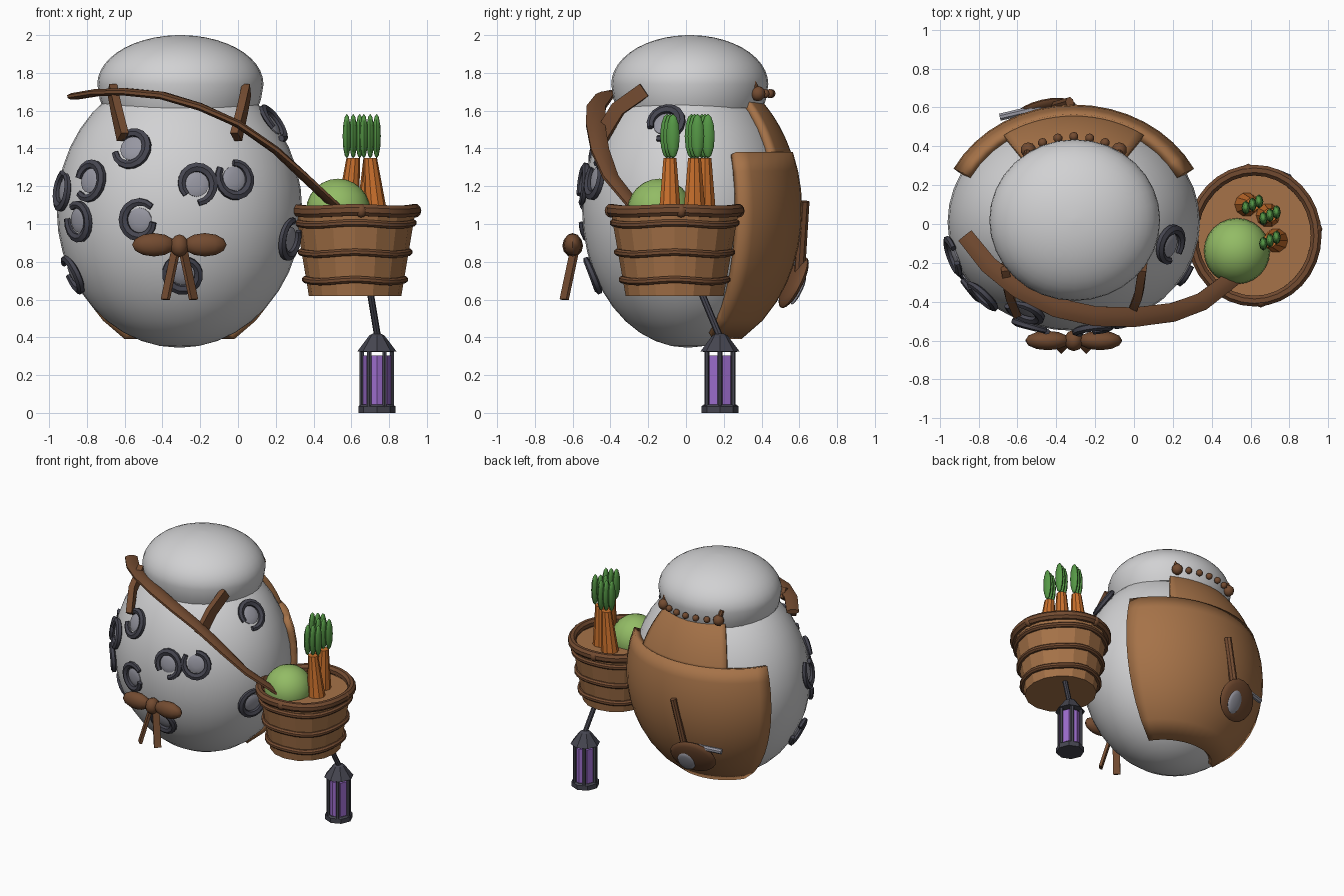
import bpy, bmesh, math
from math import sin, cos, pi, radians, sqrt
from mathutils import Vector, Matrix

cube = bpy.data.objects.get("Cube")
if cube:
    bpy.data.objects.remove(cube)


def material(name, *rgb):
    m = bpy.data.materials.new(name)
    m.use_nodes = True
    m.diffuse_color = (*rgb, 1)
    m.node_tree.nodes["Principled BSDF"].inputs["Base Color"].default_value = (*rgb, 1)
    return m


WHITE = material("pale grey", .64, .64, .65)
DARK = material("dark wood", .17, .07, .03)
TAN = material("tan leather", .38, .17, .065)
IRON = material("dark iron", .06, .06, .08)
GREY = material("mid grey", .31, .31, .36)
ORANGE = material("carrot orange", .58, .16, .025)
LEAF = material("leaf green", .09, .31, .06)
LIME = material("cabbage green", .29, .5, .13)
PURPLE = material("purple glass", .33, .15, .6)

C = Vector((-.31, .01, 1.075))      # body centre
R = Vector((.65, .56, .73))         # body radii


def finish(bm, name, mat, matrix=None, angle=35):
    bmesh.ops.recalc_face_normals(bm, faces=bm.faces[:])
    if matrix:
        bm.transform(matrix)
    me = bpy.data.meshes.new(name)
    bm.to_mesh(me)
    bm.free()
    me.shade_smooth()
    me.set_sharp_from_angle(angle=radians(angle))
    me.materials.append(mat)
    ob = bpy.data.objects.new(name, me)
    bpy.context.collection.objects.link(ob)
    return ob


def skin(bm, loops, closed=False):
    # bridge equal vertex loops, capping the ends when open
    rows = [[bm.verts.new(p) for p in lp] for lp in loops]
    n = len(rows[0])
    pairs = list(zip(rows, rows[1:])) + ([(rows[-1], rows[0])] if closed else [])
    for a, b in pairs:
        for i in range(n):
            bm.faces.new((a[i], a[(i + 1) % n], b[(i + 1) % n], b[i]))
    if not closed:
        bm.faces.new(rows[0])
        bm.faces.new(rows[-1])


def lathe(name, mat, profile, at=(0, 0, 0), sides=16, sy=1, angle=35):
    bm = bmesh.new()
    skin(bm, [[(r * cos(2 * pi * i / sides), sy * r * sin(2 * pi * i / sides), z)
               for i in range(sides)] for r, z in profile])
    return finish(bm, name, mat, Matrix.Translation(at), angle)


def sweep(name, mat, path, w, h, sides=8, closed=False, matrix=None, taper=0):
    # elliptical section of half sizes w (sideways) and h along a path
    path = [Vector(p) for p in path]
    n, loops = len(path), []
    for k, p in enumerate(path):
        a, b = (k - 1) % n if closed else max(k - 1, 0), (k + 1) % n if closed else min(k + 1, n - 1)
        t = (path[b] - path[a]).normalized()
        s = t.cross(Vector((0, 0, 1)))
        s = s.normalized() if s.length > .01 else Vector((1, 0, 0))
        u = s.cross(t)
        f = 1 - taper * (1 - sin(pi * k / max(n - 1, 1)))
        loops.append([p + s * w * f * cos(2 * pi * (i + .5) / sides) + u * h * f * sin(2 * pi * (i + .5) / sides)
                      for i in range(sides)])
    bm = bmesh.new()
    skin(bm, loops, closed)
    return finish(bm, name, mat, matrix)


def ball(name, mat, at, radii, seg=16, turn=None):
    bm = bmesh.new()
    bmesh.ops.create_uvsphere(bm, u_segments=seg, v_segments=max(seg // 2, 6), radius=1)
    m = Matrix.Translation(at) @ (turn or Matrix()) @ Matrix.Diagonal((*radii, 1))
    return finish(bm, name, mat, m, 50)


def rod(name, mat, a, b, w, h=None, sides=8):
    return sweep(name, mat, [a, b], w, h or w, sides)


def facing(at, normal):
    return Matrix.Translation(at) @ Vector(normal).to_track_quat('Z', 'Y').to_matrix().to_4x4()


# Egg body and domed head
ball("body", WHITE, C, R, 40)
dome = [(.3, 1.6), (.41, 1.615), (.427, 1.66)]
dome += [(.44 * cos(a), 1.74 + .26 * sin(a)) for a in (radians(d) for d in range(0, 90, 8))]
lathe("head", WHITE, dome + [(.005, 2)], (-.305, .02, 0), 32, .945)


# Curved leather panels hugging the back
def panel(name, a0, a1, z0, z1, grow, thick):
    bm = bmesh.new()
    na, nz = 16, 10
    rows = []
    for j in range(nz + 1):
        z = z0 + (z1 - z0) * j / nz
        f = sqrt(max(.02, 1 - ((z - C.z) / (R.z + grow)) ** 2))
        rows.append([bm.verts.new((C.x + (R.x + grow) * f * cos(a), C.y + (R.y + grow) * f * sin(a), z))
                     for a in (radians(a0 + (a1 - a0) * i / na) for i in range(na + 1))])
    for a, b in zip(rows, rows[1:]):
        for i in range(na):
            bm.faces.new((a[i], a[i + 1], b[i + 1], b[i]))
    ob = finish(bm, name, TAN)
    mod = ob.modifiers.new("thickness", 'SOLIDIFY')
    mod.thickness, mod.offset = .05, -1


panel("back_panel", 27, 153, .39, 1.38, .045, .06)
panel("upper_back_panel", 55, 125, 1.36, 1.67, .035, .05)

# Row of studs along the top of the panel
for i in range(7):
    a = radians(57 + 11 * i)
    end = i in (0, 6)
    p = (C.x + .43 * cos(a), .02 + .43 * sin(a), 1.69)
    ball("end_stud" if end else "stud", DARK, p, [.04 if end else .024] * 3, 10)
    if end:
        rod("stud_tie", DARK, p, (p[0] * 1.02, p[1] - .03, 1.76), .018)

# Pan hung on the back with its handle
pan = facing((-.46, .57, .69), (-.2, .85, -.42))
ball("pan", DARK, (0, 0, 0), (.17, .15, .035), 20).matrix_world = pan
ball("pan_plate", GREY, (-.42, .595, .65), (.065, .085, .015), 16, pan.to_3x3().to_4x4())
rod("pan_handle", DARK, (-.42, .6, .72), (-.33, .625, 1.12), .03, .022)
rod("metal_peg", GREY, (-.48, .6, .79), (-.69, .55, .78), .02)

# Carrying strap across the front and its two holders
arc = [(-.87, -.06, 1.675), (-.75, -.21, 1.695), (-.6, -.33, 1.7), (-.4, -.43, 1.68), (-.2, -.475, 1.62),
       (0, -.48, 1.53), (.2, -.455, 1.39), (.35, -.4, 1.25), (.52, -.27, 1.09)]
sweep("shoulder_pole", DARK, arc, .055, .022, 8, taper=.15)
for side in (-1, 1):
    sweep("pole_holder", DARK, [(C.x + side * x, y, z) for x, y, z in
          ((.355, -.22, 1.71), (.335, -.36, 1.61), (.3, -.45, 1.46))], .03, .055, 4)

# Bow on the chest
for side in (-1, 1):
    ball("bow_loop", DARK, (C.x + side * .135, -.6, .89), (.115, .05, .062), 12)
    rod("bow_tail", DARK, (C.x + side * .02, -.59, .86), (C.x + side * .075, -.645, .6), .035, .014, 4)
ball("bow_knot", DARK, (C.x, -.6, .885), (.05, .055, .06), 10)

# Broken ring spots: x, z, gap direction
spots = [(-.56, 1.4, 170), (-.78, 1.23, 200), (-.92, 1.18, 90), (-.84, 1.02, 150), (-.52, 1.02, 20),
         (-.22, 1.21, 250), (-.02, 1.24, 120), (-.29, .74, 100), (.27, .92, 60), (-.87, .74, 160)]


def spot(p, gap):
    n = Vector(((p.x - C.x) / R.x ** 2, (p.y - C.y) / R.y ** 2, (p.z - C.z) / R.z ** 2)).normalized()
    m = facing(p, n)
    path = [((.095 - .0012 * k) * cos(a), (.1 - .0012 * k) * sin(a), .006 + .0006 * k)
            for k, a in ((k, radians(gap + 25 + 22 * k)) for k in range(15))]
    sweep("spot_ring", IRON, path, .027, .022, 6, matrix=m, taper=.3)
    ball("spot_centre", GREY, p, (.068, .068, .014), 14, m.to_3x3().to_4x4())


for x, z, gap in spots:
    f = 1 - ((x - C.x) / R.x) ** 2 - ((z - C.z) / R.z) ** 2
    spot(Vector((x, C.y - R.y * sqrt(max(f, .01)), z)), gap)
spot(Vector((.18, -.11, 1.53)), 230)

# Staved bucket with knotted hoops
B = Vector((.62, -.06, 0))
lathe("bucket", TAN, [(.245, .62), (.318, 1.06), (.3, 1.06), (.3, 1.05)], B, 16, 1.06, 20)


def hoop(name, z, r, w, h, wave):
    path = [(B.x + r * cos(a), B.y + r * 1.06 * sin(a), z + wave * cos(4 * a))
            for a in (2 * pi * i / 32 for i in range(32))]
    sweep(name, DARK, path, w, h, 8, True)


hoop("bucket_rim", 1.07, .318, .03, .034, .004)
for z, r in ((1.0, .305), (.845, .283), (.7, .26)):
    hoop("bucket_hoop", z, r, .022, .02, .006)
for i in range(4):
    a = i * pi / 2 + .1
    ball("rim_knot", DARK, (B.x + .32 * cos(a), B.y + .34 * sin(a), 1.07), (.032, .032, .036), 8)

# Cabbage and carrots in the bucket
ball("cabbage", LIME, (.53, -.14, 1.07), (.17, .17, .17), 24)
for x, y, lean in ((.58, .1, .03), (.69, .045, .01), (.73, -.085, -.03)):
    base, top = Vector((x, y, 1.05)), Vector((x + lean, y, 1.35))
    bm = bmesh.new()
    skin(bm, [[(c.x + r * cos(a), c.y + r * sin(a), c.z) for a in (2 * pi * i / 10 for i in range(10))]
              for c, r in ((base, .062), (top, .036))])
    finish(bm, "carrot", ORANGE)
    for k in (-1, 0, 1):
        ball("carrot_leaf", LEAF, top + Vector((k * .034, k * .016, .115)), (.022, .036, .118), 8)

# Lantern hanging below the bucket
L = Vector((.735, .18, 0))
rod("lantern_cord", IRON, (.7, .08, .64), (.74, .18, .4), .018)
lathe("lantern_base", IRON, [(.098, 0), (.098, .035), (.085, .045)], L, 8, angle=20)
lathe("lantern_glass", PURPLE, [(.078, .04), (.078, .305)], L, 8, angle=20)
lathe("lantern_roof", IRON, [(.07, .322), (.104, .325), (.04, .41), (.02, .42)], L, 8, angle=20)
for i in range(6):
    a = pi * i / 3
    post = L + Vector((.08 * cos(a), .08 * sin(a), .03))
    rod("lantern_post", IRON, post, post + Vector((0, 0, .3)), .013, sides=6)
